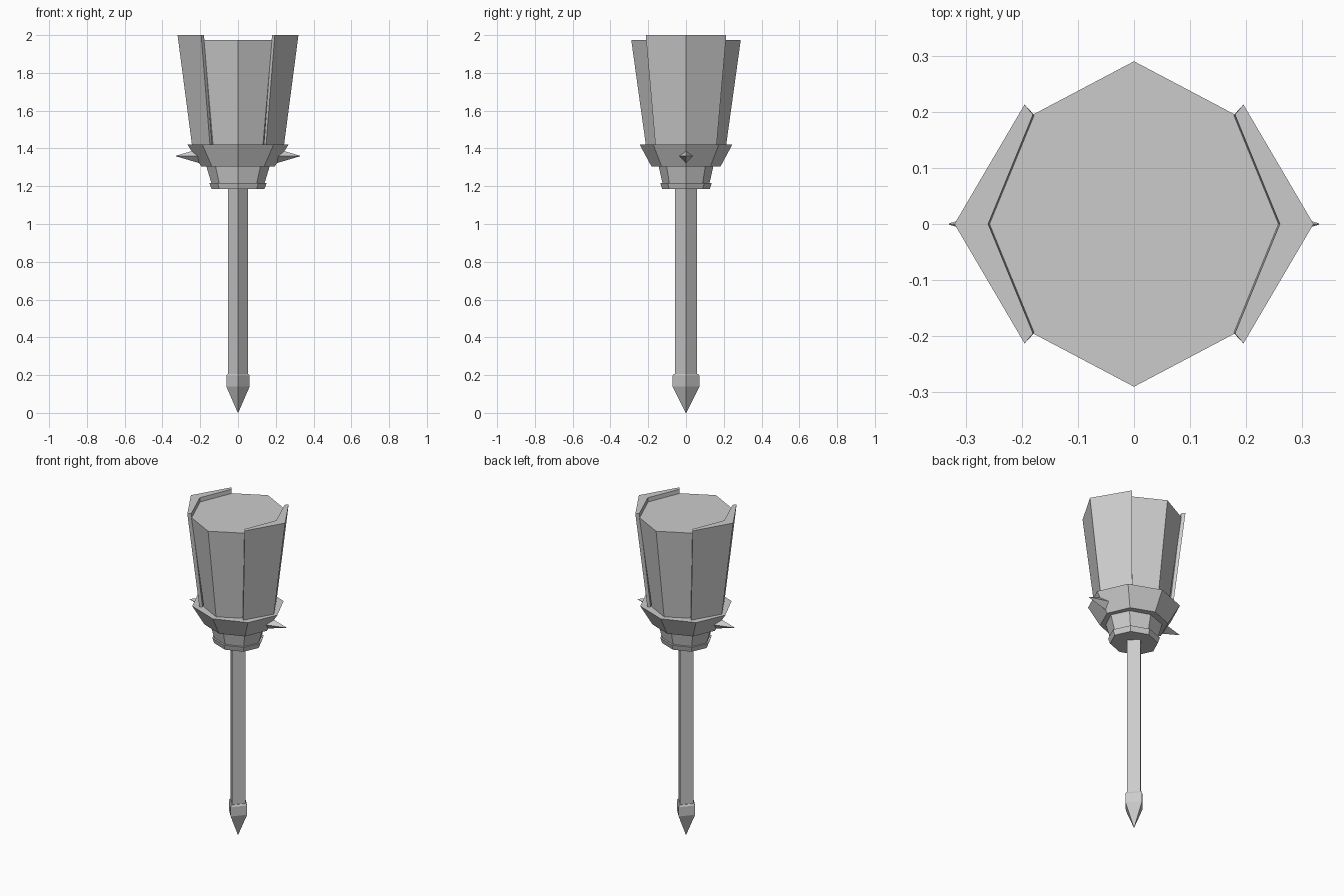
import bpy
import bmesh
from math import cos, sin, tau

default_cube = bpy.data.objects.get("Cube")
if default_cube:
    bpy.data.objects.remove(default_cube)

GREY = 0.6
grey = bpy.data.materials.new("plain_grey")
grey.use_nodes = True
grey.diffuse_color = (GREY, GREY, GREY, 1)
shader = next(n for n in grey.node_tree.nodes if n.type == "BSDF_PRINCIPLED")
shader.inputs["Base Color"].default_value = (GREY, GREY, GREY, 1)


def oval(rx, ry, sides):
    """Faceted outline with a corner on each axis."""
    return [(rx * cos(tau * i / sides), ry * sin(tau * i / sides)) for i in range(sides)]


def scaled(outline, factor):
    return [(x * factor, y * factor) for x, y in outline]


def loft(name, sections):
    """Closed, flat-shaded solid through (outline, height) sections."""
    bm = bmesh.new()
    rings = [[bm.verts.new((x, y, z)) for x, y in outline] for outline, z in sections]
    for low, high in zip(rings, rings[1:]):
        for i in range(len(low)):
            j = (i + 1) % len(low)
            bm.faces.new((low[i], low[j], high[j], high[i]))
    bm.faces.new(rings[0][::-1])
    bm.faces.new(rings[-1])
    bmesh.ops.remove_doubles(bm, verts=bm.verts, dist=0.0001)
    bmesh.ops.recalc_face_normals(bm, faces=bm.faces)
    mesh = bpy.data.meshes.new(name)
    bm.to_mesh(mesh)
    bm.free()
    mesh.materials.append(grey)
    obj = bpy.data.objects.new(name, mesh)
    bpy.context.collection.objects.link(obj)
    return obj


# Diamond-section shaft and pointed foot
loft("shaft", [(oval(0.052, 0.057, 4), 0.18), (oval(0.052, 0.057, 4), 1.21)])
loft("pointed_foot", [
    (oval(0.001, 0.001, 4), 0),
    (oval(0.062, 0.071, 4), 0.14),
    (oval(0.062, 0.071, 4), 0.197),
    (oval(0.055, 0.063, 4), 0.207),
])

# Stepped socket below the head
loft("lower_ring", [(oval(0.14, 0.126, 8), 1.185), (oval(0.152, 0.136, 8), 1.217)])
loft("socket", [(oval(0.136, 0.121, 8), 1.2), (oval(0.172, 0.148, 8), 1.32)])
loft("collar", [(oval(0.195, 0.183, 8), 1.305), (oval(0.267, 0.245, 8), 1.42)])

# Flared eight-sided head
head = [(0.26, 0), (0.18, 0.195), (0, 0.29), (-0.18, 0.195),
        (-0.26, 0), (-0.18, -0.195), (0, -0.29), (0.18, -0.195)]
loft("head", [(scaled(head, 0.72), 1.39), (head, 1.975)])

# Side plates and spikes, one of each per side
for side, sign in (("left", 1), ("right", -1)):
    plate = [(sign * x, y) for x, y in (
        (0.32, 0), (0.195, 0.213), (0.18, 0.195),
        (0.26, 0), (0.18, -0.195), (0.195, -0.213))]
    loft(side + "_plate", [(scaled(plate, 0.75), 1.39), (plate, 2.0)])

    spike = loft(side + "_spike", [
        (oval(0.042, 0.042, 4), 0.19), (oval(0.001, 0.001, 4), 0.33)])
    spike.rotation_euler.y = sign * tau / 4
    spike.location.z = 1.36
